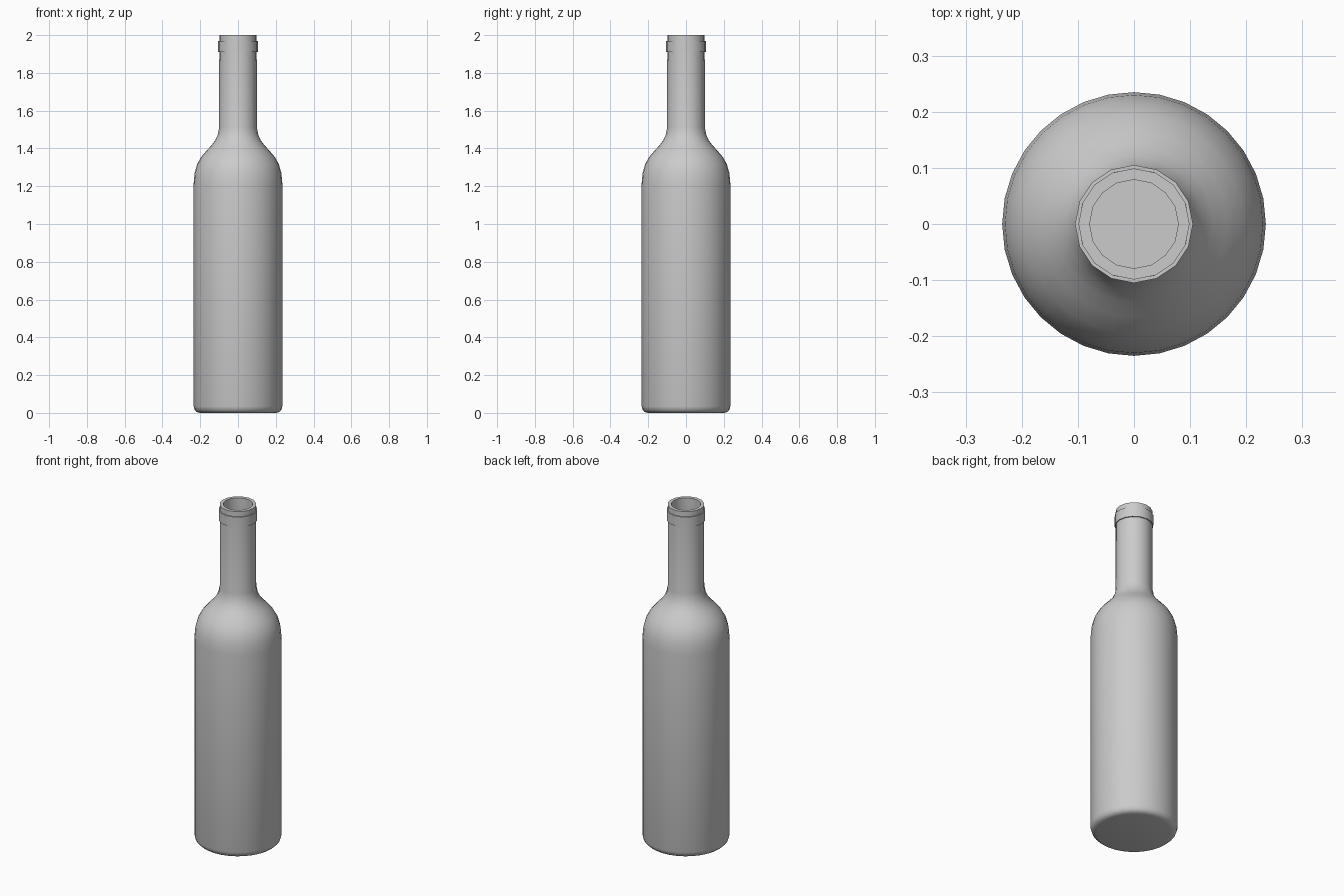
import bpy, bmesh
from math import sin, cos, pi

if "Cube" in bpy.data.objects:
    bpy.data.objects.remove(bpy.data.objects["Cube"])


def revolve(name, profile, closed=False):
    """Revolve (radius, z, sides) points around z; sides may double or halve between rings."""
    bm = bmesh.new()
    rings = []
    for r, z, n in profile:
        rings.append([bm.verts.new((r * sin(2 * pi * i / n), r * cos(2 * pi * i / n), z))
                      for i in range(n)])
    pairs = list(zip(rings, rings[1:]))
    if closed:
        pairs.append((rings[-1], rings[0]))
    for a, b in pairs:
        if len(a) == len(b):
            n = len(a)
            for i in range(n):
                j = (i + 1) % n
                bm.faces.new((a[i], a[j], b[j], b[i]))
        else:
            big, small = (a, b) if len(a) > len(b) else (b, a)
            n = len(small)
            for i in range(n):
                j = (i + 1) % n
                mid = big[2 * i + 1]
                bm.faces.new((big[2 * i], mid, small[i]))
                bm.faces.new((mid, big[2 * j], small[j]))
                bm.faces.new((mid, small[j], small[i]))
    if not closed:
        bm.faces.new(rings[0])
        bm.faces.new(rings[-1])
    bmesh.ops.recalc_face_normals(bm, faces=bm.faces)
    mesh = bpy.data.meshes.new(name)
    bm.to_mesh(mesh)
    bm.free()
    ob = bpy.data.objects.new(name, mesh)
    bpy.context.collection.objects.link(ob)
    bpy.ops.object.select_all(action='DESELECT')
    ob.select_set(True)
    bpy.context.view_layer.objects.active = ob
    bpy.ops.object.shade_smooth_by_angle(angle=pi * 40 / 180)
    return ob


BODY, NECK = 32, 16

# outside: base, rounded heel, straight wall, shoulder
outer = [(r, z, BODY) for r, z in [
    (0.2, 0.0), (0.217, 0.004), (0.229, 0.015), (0.235, 0.035), (0.235, 1.21),
    (0.23, 1.268), (0.217, 1.315), (0.195, 1.355), (0.165, 1.39), (0.14, 1.417),
    (0.121, 1.442)]]
# neck and mouth rim, then down the bore
neck = [(r, z, NECK) for r, z in [
    (0.108, 1.47), (0.1, 1.51), (0.099, 2.0), (0.079, 2.0), (0.079, 1.5)]]
# inside of the hollow body, down to the floor
inner = [(r, z, BODY) for r, z in [
    (0.1, 1.44), (0.15, 1.37), (0.195, 1.3), (0.212, 1.21), (0.212, 0.05), (0.19, 0.03)]]
revolve("bottle", outer + neck + inner)

# raised collar below the mouth
revolve("neck_collar", [(r, z, NECK) for r, z in [
    (0.094, 1.91), (0.105, 1.91), (0.105, 1.97), (0.094, 1.97)]], closed=True)
